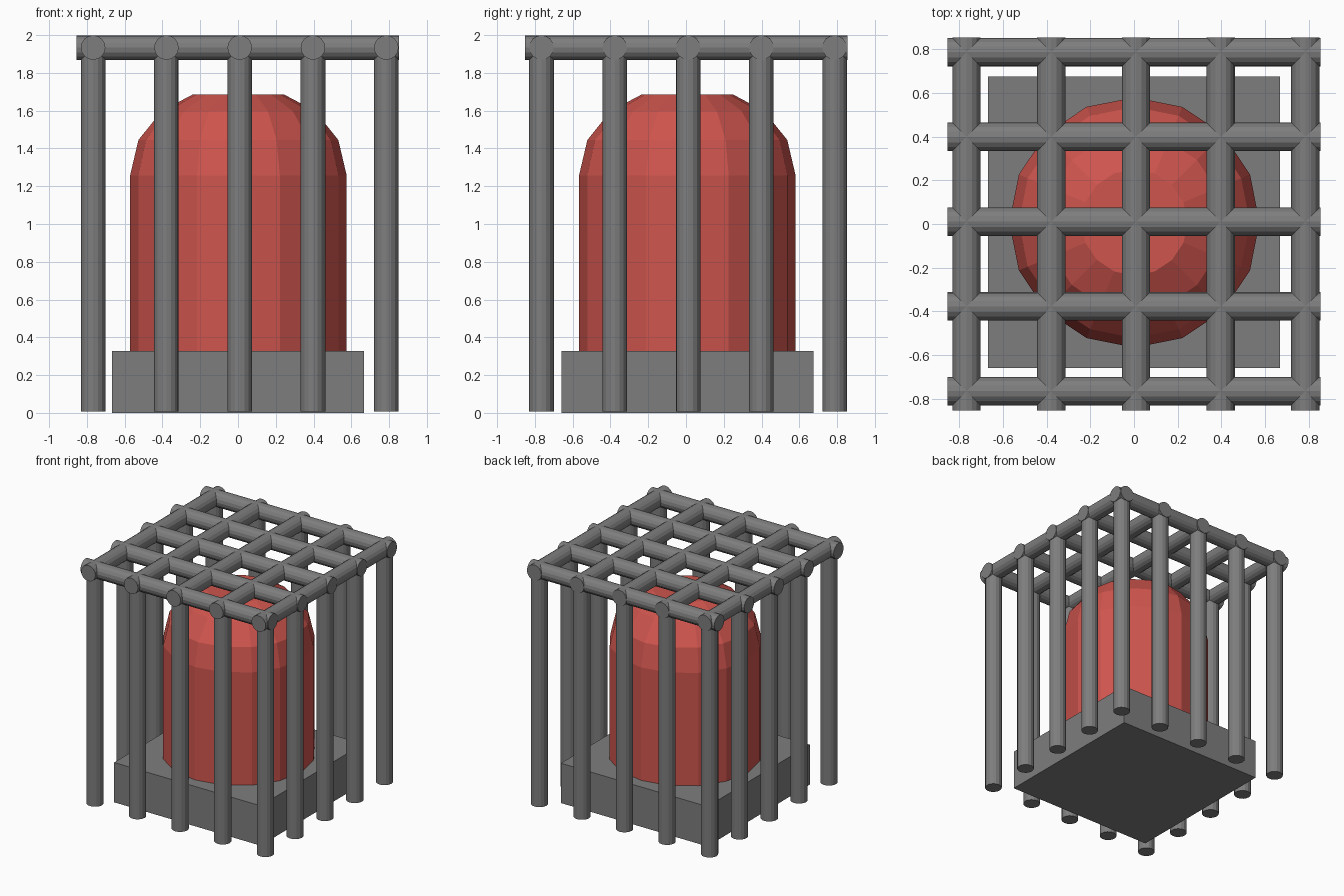
import bpy, math
from mathutils import Vector

if "Cube" in bpy.data.objects:
    bpy.data.objects.remove(bpy.data.objects["Cube"])

R = 0.065          # bar radius
TOP = 1.934        # height of the roof grid centre
XS = [-0.767 + 0.388 * i for i in range(5)]
YS = [-0.765 + 0.388 * i for i in range(5)]


def material(name, color):
    m = bpy.data.materials.new(name)
    m.diffuse_color = (*color, 1)
    m.use_nodes = True
    m.node_tree.nodes["Principled BSDF"].inputs["Base Color"].default_value = m.diffuse_color
    return m


grey = material("dark_grey", (0.208, 0.208, 0.208))
red = material("red", (0.62, 0.09, 0.075))


def bar(name, a, b):
    """Round bar between two points."""
    a, b = Vector(a), Vector(b)
    d = b - a
    bpy.ops.mesh.primitive_cylinder_add(
        vertices=16, radius=R, depth=d.length, location=(a + b) / 2,
        rotation=d.to_track_quat('Z', 'Y').to_euler())
    bpy.context.object.name = name
    bpy.context.object.data.materials.append(grey)


# Roof grid
for i in range(5):
    bar(f"roof_bar_x_{i}", (-0.855, YS[i], TOP), (0.853, YS[i], TOP))
    bar(f"roof_bar_y_{i}", (XS[i], -0.853, TOP), (XS[i], 0.855, TOP))

# Upright bars around the edge
for i, x in enumerate(XS):
    for j, y in enumerate(YS):
        if i in (0, 4) or j in (0, 4):
            bar(f"upright_bar_{i}_{j}", (x, y, 0.007), (x, y, TOP))

# Square base
bpy.ops.mesh.primitive_cube_add(size=1, location=(0, 0.008, 0.164))
base = bpy.context.object
base.name = "base"
base.scale = (1.335, 1.335, 0.328)
base.data.materials.append(grey)

# Domed lamp body: 16-sided rings stacked from a profile
profile = [(0.573, 0.32), (0.573, 1.258), (0.529, 1.445), (0.405, 1.599), (0.243, 1.685)]
N = 16
verts, faces = [], []
for r, z in profile:
    for k in range(N):
        t = 2 * math.pi * k / N
        verts.append((r * math.cos(t) + 0.002, r * math.sin(t) + 0.007, z))
for s in range(len(profile) - 1):
    for k in range(N):
        n = (k + 1) % N
        faces.append((s * N + k, s * N + n, (s + 1) * N + n, (s + 1) * N + k))
faces.append(tuple(reversed(range(N))))
faces.append(tuple(range(len(verts) - N, len(verts))))
mesh = bpy.data.meshes.new("lamp_dome")
mesh.from_pydata(verts, [], faces)
dome = bpy.data.objects.new("lamp_dome", mesh)
bpy.context.collection.objects.link(dome)
mesh.materials.append(red)
